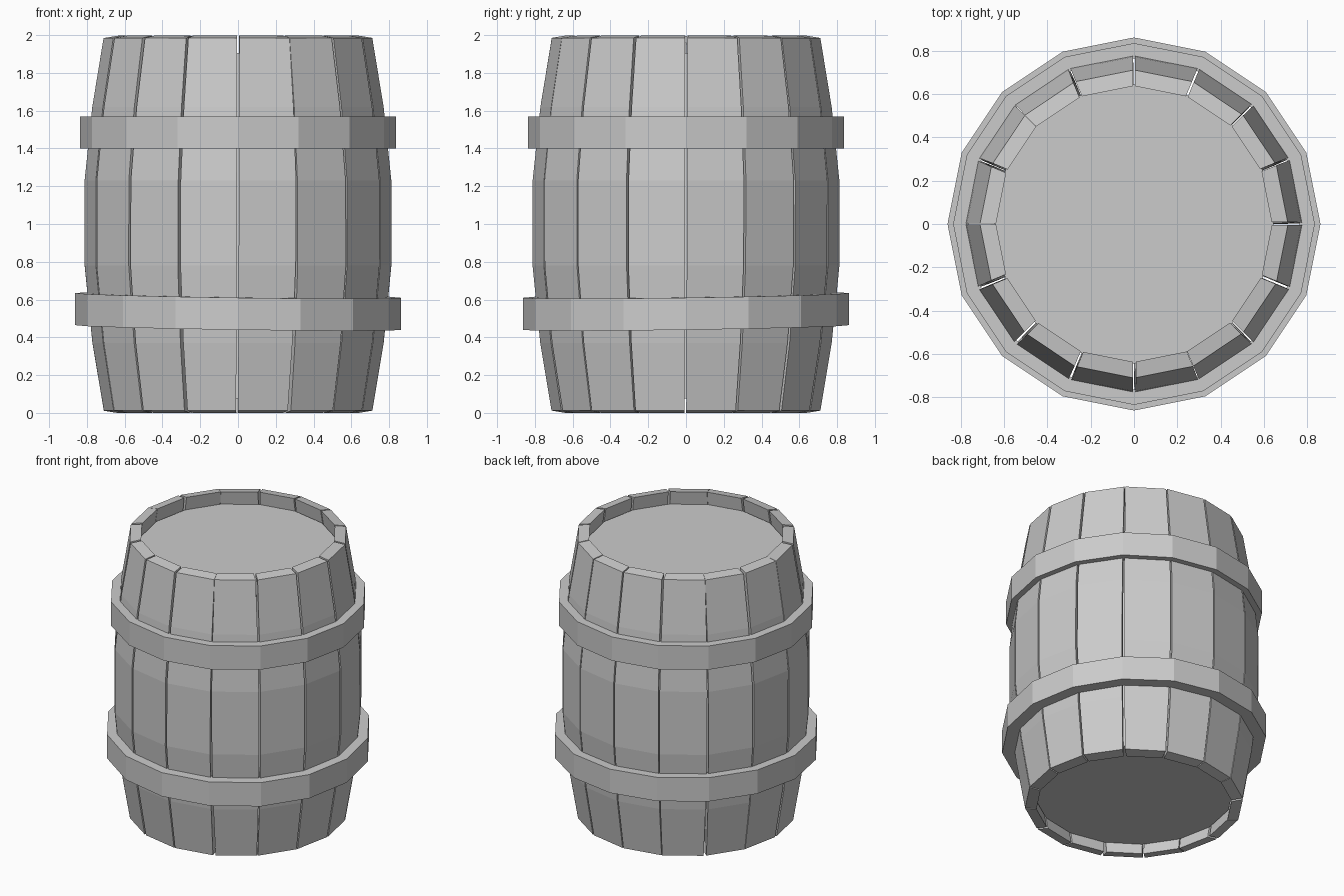
import bpy, bmesh, random
from math import sin, cos, pi
from mathutils import Matrix, Vector

random.seed(7)
SIDES = 16
STEP = 2 * pi / SIDES

if "Cube" in bpy.data.objects:
    bpy.data.objects.remove(bpy.data.objects["Cube"], do_unlink=True)

grey = bpy.data.materials.new("plain grey")
grey.use_nodes = True
colour = (0.6, 0.6, 0.6, 1)
grey.diffuse_color = colour
grey.node_tree.nodes["Principled BSDF"].inputs["Base Color"].default_value = colour


def finish(name, bm):
    bmesh.ops.recalc_face_normals(bm, faces=bm.faces)
    mesh = bpy.data.meshes.new(name)
    bm.to_mesh(mesh)
    bm.free()
    mesh.materials.append(grey)
    obj = bpy.data.objects.new(name, mesh)
    bpy.context.collection.objects.link(obj)
    return obj


def bridge(bm, a, b):
    for i in range(len(a)):
        j = (i + 1) % len(a)
        bm.faces.new((a[i], a[j], b[j], b[i]))


# Outer radius, outer height, inner radius, inner height
PROFILE = [(0.712, 0.012, 0.638, 0.0), (0.772, 0.37, 0.70, 0.38),
           (0.813, 0.78, 0.74, 0.78), (0.813, 1.23, 0.74, 1.23),
           (0.772, 1.62, 0.70, 1.61), (0.712, 1.985, 0.638, 1.997)]


def stave(index):
    bm = bmesh.new()
    gap = random.uniform(0.004, 0.008)
    rings = []
    for ro, zo, ri, zi in PROFILE:
        ring = []
        for r, z, side in ((ro, zo, -1), (ro, zo, 1), (ri, zi, 1), (ri, zi, -1)):
            ring.append(bm.verts.new((r * cos(STEP / 2),
                                      side * (r * sin(STEP / 2) - gap), z)))
        rings.append(ring)
    for a, b in zip(rings, rings[1:]):
        bridge(bm, a, b)
    bm.faces.new(rings[0])
    bm.faces.new(rings[-1])
    # Slight lean, as in a hand-fitted plank
    middle = Vector((0, 0, 1))
    lean = Matrix.Rotation(random.uniform(-0.006, 0.006), 4, 'X')
    bmesh.ops.rotate(bm, verts=bm.verts, cent=middle, matrix=lean)
    turn = Matrix.Rotation((index + 0.5) * STEP, 4, 'Z')
    bmesh.ops.transform(bm, verts=bm.verts, matrix=turn)
    finish(f"stave_{index + 1}", bm)


def hoop(name, outer, inner, height, z, slope=(0, 0)):
    bm = bmesh.new()
    loops = []
    for r, dz in ((outer, -0.5), (outer, 0.5), (inner, 0.5), (inner, -0.5)):
        loop = []
        for i in range(SIDES):
            x, y = r * cos(i * STEP), r * sin(i * STEP)
            loop.append(bm.verts.new((x, y, z + dz * height + slope[0] * x + slope[1] * y)))
        loops.append(loop)
    for k in range(4):
        bridge(bm, loops[k], loops[(k + 1) % 4])
    finish(name, bm)


# Planks of the wall
for n in range(SIDES):
    stave(n)

# Recessed top and bottom with the body between them
core = bmesh.new()
bmesh.ops.create_cone(core, cap_ends=True, segments=SIDES, radius1=0.645, radius2=0.645,
                      depth=1.83, matrix=Matrix.Translation((0, 0, 0.99)))
finish("inner_body", core)

# Hoops, the lower one sitting a little askew
hoop("upper_hoop", 0.836, 0.765, 0.17, 1.485)
hoop("lower_hoop", 0.862, 0.775, 0.17, 0.537, (-0.0145, 0.0145))
